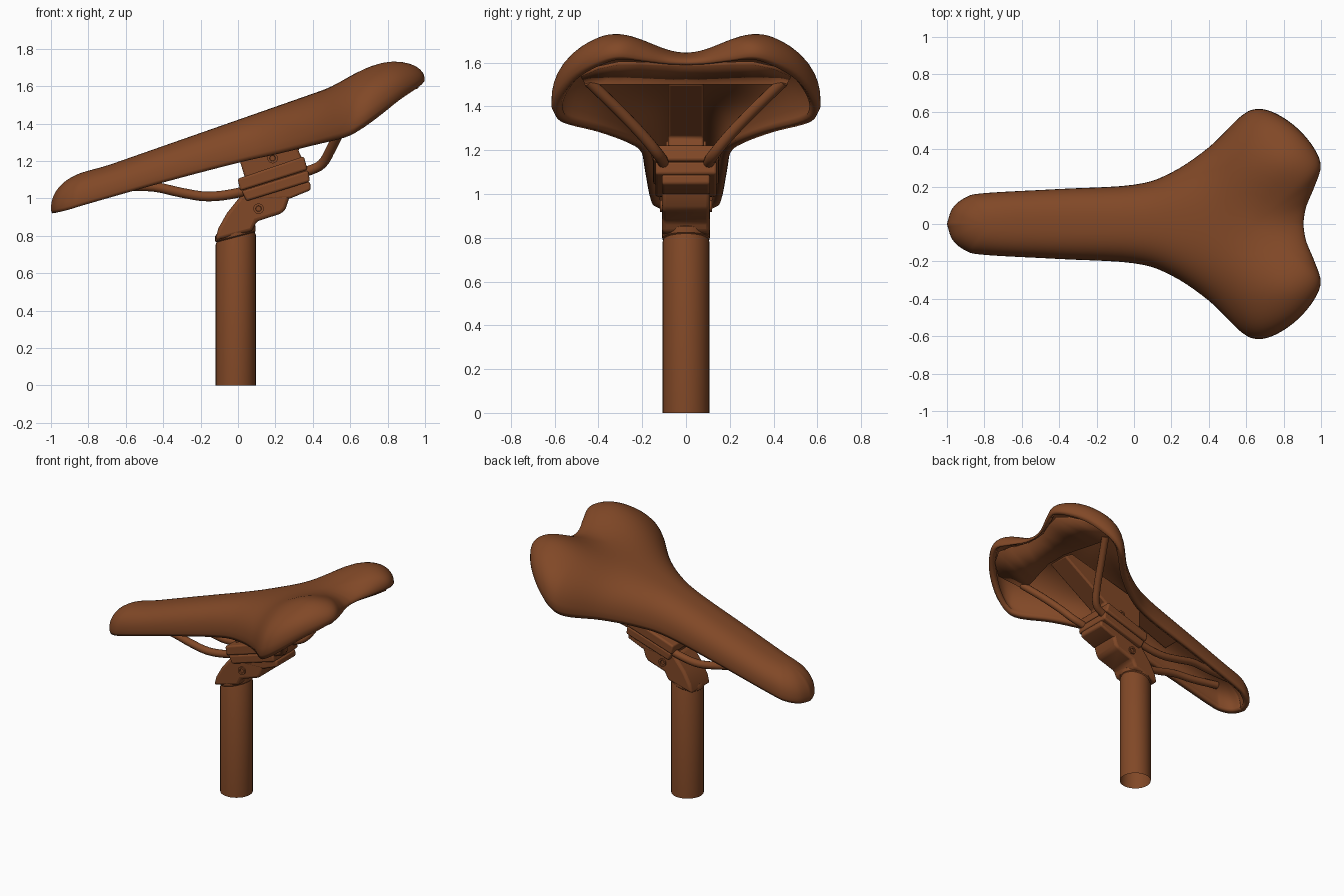
import bpy, bmesh, math
from mathutils import Vector

if "Cube" in bpy.data.objects:
    bpy.data.objects.remove(bpy.data.objects["Cube"])

brown = bpy.data.materials.new("brown")
brown.diffuse_color = (0.22, 0.065, 0.02, 1)
brown.use_nodes = True
brown.node_tree.nodes["Principled BSDF"].inputs["Base Color"].default_value = brown.diffuse_color


def finish(name, bm, bevel=0, angle=35):
    me = bpy.data.meshes.new(name)
    bm.to_mesh(me)
    bm.free()
    ob = bpy.data.objects.new(name, me)
    bpy.context.collection.objects.link(ob)
    me.materials.append(brown)
    if bevel:
        m = ob.modifiers.new("bevel", 'BEVEL')
        m.width, m.segments, m.limit_method = bevel, 3, 'ANGLE'
    bpy.ops.object.select_all(action='DESELECT')
    ob.select_set(True)
    bpy.context.view_layer.objects.active = ob
    bpy.ops.object.shade_smooth_by_angle(angle=math.radians(angle))
    return ob


def prism(name, pts, half, bevel=0.012):
    """Side profile in x/z, extruded symmetrically along y."""
    bm = bmesh.new()
    a = [bm.verts.new((x, -half, z)) for x, z in pts]
    b = [bm.verts.new((x, half, z)) for x, z in pts]
    bm.faces.new(a)
    bm.faces.new(b[::-1])
    n = len(pts)
    for i in range(n):
        bm.faces.new((a[i], b[i], b[(i + 1) % n], a[(i + 1) % n]))
    bmesh.ops.recalc_face_normals(bm, faces=bm.faces)
    return finish(name, bm, bevel)


def lathe(name, rings, n=32, bottom=True):
    """Stack of closed rings: (centre, radius, shear of z per x, axis)."""
    bm = bmesh.new()
    rows = []
    for c, r, shear, axis in rings:
        row = []
        for i in range(n):
            u, v = r * math.cos(i * math.tau / n), r * math.sin(i * math.tau / n)
            off = (u, v, shear * u) if axis == 'z' else (u, 0, v)
            row.append(bm.verts.new(Vector(c) + Vector(off)))
        rows.append(row)
    for p, q in zip(rows, rows[1:]):
        for i in range(n):
            bm.faces.new((p[i], p[(i + 1) % n], q[(i + 1) % n], q[i]))
    if bottom:
        bm.faces.new(rows[0])
    bm.faces.new(rows[-1])
    bmesh.ops.recalc_face_normals(bm, faces=bm.faces)
    return finish(name, bm)


def spline(pts, steps):
    """Catmull-Rom resampling of tuples of any length."""
    out = []
    for i in range(len(pts) - 1):
        p = [pts[max(0, min(len(pts) - 1, i + k))] for k in (-1, 0, 1, 2)]
        for s in range(steps):
            t = s / steps
            out.append([0.5 * (2 * b + (c - a) * t + (2 * a - 5 * b + 4 * c - d) * t * t
                               + (3 * b - a - 3 * c + d) * t ** 3) for a, b, c, d in zip(*p)])
    return out + [list(pts[-1])]


def crown(x, y):
    """Height of the seat top: sloping nose, two raised lobes at the rear."""
    u = max(0, x - 0.5)
    s = max(0, min(1, (x - 0.32) / 0.63))
    lobe = math.sin(min(1, abs(y) / 0.4) * math.pi / 2) ** 2
    nose = 0.02 * max(0, min(1, (-x - 0.7) / 0.25))
    return 1.42 + 0.35 * x - 0.55 * u * u + 0.14 * s * s * (3 - 2 * s) * lobe + nose


# Saddle rim, half outline: x, y, z and the spine x it fans towards
rim = [(0.905, 0, 1.59, 0.66), (0.92, 0.09, 1.593, 0.66), (0.965, 0.2, 1.605, 0.65),
       (0.998, 0.31, 1.615, 0.64), (0.96, 0.41, 1.585, 0.63), (0.87, 0.515, 1.525, 0.62),
       (0.76, 0.59, 1.44, 0.61), (0.66, 0.615, 1.37, 0.59), (0.57, 0.575, 1.325, 0.54),
       (0.4, 0.41, 1.283, 0.4), (0.2, 0.275, 1.235, 0.2), (0, 0.21, 1.19, 0),
       (-0.4, 0.187, 1.085, -0.4), (-0.8, 0.165, 0.972, -0.72), (-0.9, 0.142, 0.942, -0.78),
       (-0.97, 0.085, 0.925, -0.8), (-1.0, 0, 0.92, -0.8)]
bm = bmesh.new()
rows, N, P = [], 16, 2.5
for x, y, z, sx in spline(rim, 5):
    y = max(0, y)
    row = [bm.verts.new((x + (sx - x) * 0.03, y * 0.97, z))]
    for k in range(N + 1):
        a = k / N * math.pi / 2
        d = 1 - max(0, math.cos(a)) ** (2 / P)
        h = 0.1 + 0.9 * math.sin(a) ** (2 / P)
        px, py = x + (sx - x) * d, y * (1 - d)
        row.append(bm.verts.new((px, py, z + (crown(px, py) - z) * h)))
    rows.append(row)
for p, q in zip(rows, rows[1:]):
    for k in range(N + 1):
        bm.faces.new((p[k], q[k], q[k + 1], p[k + 1]))
bmesh.ops.remove_doubles(bm, verts=bm.verts, dist=0.0005)
bm.normal_update()
if sum(f.normal.z for f in bm.faces) < 0:
    bmesh.ops.reverse_faces(bm, faces=bm.faces)
saddle = finish("saddle", bm, angle=60)
mir = saddle.modifiers.new("mirror", 'MIRROR')
mir.use_axis = (False, True, False)
mir.merge_threshold = 0.002
sol = saddle.modifiers.new("shell", 'SOLIDIFY')
sol.thickness, sol.offset = 0.04, -1
for i, nm in enumerate(("mirror", "shell")):
    saddle.modifiers.move(saddle.modifiers.find(nm), i)

# Panel under the rear lobes: strips from the rear rim (x, y, z) to the front edge (x, y)
cols = [(0.89, 0, 1.585, 0.7, 0), (0.9, 0.09, 1.585, 0.7, 0.08), (0.945, 0.21, 1.59, 0.67, 0.2),
        (0.965, 0.31, 1.59, 0.64, 0.3), (0.92, 0.4, 1.57, 0.62, 0.38), (0.82, 0.48, 1.535, 0.61, 0.46)]
bm = bmesh.new()
for s in (-1, 1):
    vs = [(bm.verts.new((a, s * b, c)), bm.verts.new((d, s * e, 1.5))) for a, b, c, d, e in cols]
    for (p, q), (r, t) in zip(vs, vs[1:]):
        bm.faces.new((p, q, t, r) if s > 0 else (p, r, t, q))
bmesh.ops.remove_doubles(bm, verts=bm.verts, dist=0.0005)
bm.normal_update()
if sum(f.normal.z for f in bm.faces) > 0:
    bmesh.ops.reverse_faces(bm, faces=bm.faces)
panel = finish("rear_underpanel", bm)
panel.modifiers.new("thickness", 'SOLIDIFY').thickness = 0.015

# Rails: one bent tube per side
path = [(0.63, 0.445, 1.515), (0.56, 0.315, 1.39), (0.5, 0.2, 1.27), (0.45, 0.13, 1.185),
        (0.37, 0.105, 1.145), (0.2, 0.1, 1.09), (0, 0.1, 1.03), (-0.16, 0.105, 1.01),
        (-0.3, 0.105, 1.03), (-0.45, 0.1, 1.062), (-0.6, 0.085, 1.065), (-0.8, 0.06, 1.08)]
for name, s in (("rail_left", -1), ("rail_right", 1)):
    pts = [Vector((x, y * s, z)) for x, y, z in spline(path, 4)]
    bm = bmesh.new()
    prev = None
    for i, p in enumerate(pts):
        t = (pts[min(i + 1, len(pts) - 1)] - pts[max(i - 1, 0)]).normalized()
        e = Vector((0, 1, 0))
        e = (e - t * e.dot(t)).normalized()
        f = t.cross(e)
        ring = [bm.verts.new(p + 0.026 * (e * math.cos(k * math.tau / 12) + f * math.sin(k * math.tau / 12)))
                for k in range(12)]
        if prev:
            for k in range(12):
                bm.faces.new((prev[k], prev[(k + 1) % 12], ring[(k + 1) % 12], ring[k]))
        else:
            bm.faces.new(ring)
        prev = ring
    bm.faces.new(prev)
    bmesh.ops.recalc_face_normals(bm, faces=bm.faces)
    finish(name, bm)

# Seat post with slanted top, and collar
lathe("seat_post", [((-0.012, 0, 0), 0.107, 0, 'z'), ((-0.012, 0, 0.78), 0.107, 0.25, 'z'),
                    ((-0.012, 0, 0.81), 0.095, 0.25, 'z')], bottom=False)
lathe("post_collar", [((-0.014, 0, 0.79), 0.1, 0.25, 'z'), ((-0.014, 0, 0.798), 0.108, 0.25, 'z'),
                      ((-0.014, 0, 0.825), 0.108, 0.25, 'z'), ((-0.014, 0, 0.835), 0.1, 0.25, 'z')])

# Post head, clamp jaws and upper bracket
prism("post_head", [(-0.122, 0.775), (0.075, 0.825), (0.1, 0.877), (0.235, 0.92), (0.255, 0.945), (0.28, 1.02),
                    (0.26, 1.05), (0.02, 1.02), (-0.06, 0.92), (-0.105, 0.84)], 0.109, 0.02)
prism("lower_jaw", [(0.045, 0.985), (0.385, 1.09), (0.375, 1.15), (0.02, 1.04)], 0.14)
prism("lower_jaw_foot", [(0.0, 0.985), (0.28, 1.0), (0.39, 1.045), (0.385, 1.09), (0.03, 1.02)], 0.11)
prism("upper_jaw", [(0.012, 1.04), (0.372, 1.153), (0.352, 1.225), (-0.002, 1.105)], 0.15)
prism("upper_bracket", [(0.04, 1.1), (0.345, 1.21), (0.32, 1.26), (0.69, 1.5), (0.62, 1.54), (0.01, 1.38),
                        (0.01, 1.2)], 0.082)
prism("saddle_rib", [(-0.35, 1.21), (0.05, 1.36), (0.05, 1.4), (-0.35, 1.27)], 0.08)

# Bolts through head and bracket, on both sides
for name, x, z, half in (("head_bolt", 0.11, 0.945, 0.109), ("bracket_bolt", 0.185, 1.215, 0.082)):
    for tag, s in (("left", -1), ("right", 1)):
        ys = [half - 0.01, half + 0.01, half + 0.01, half + 0.002]
        rs = [0.028, 0.028, 0.016, 0.014]
        lathe(name + "_" + tag, [((x, s * y, z), r, 0, 'y') for y, r in zip(ys, rs)], 16)
